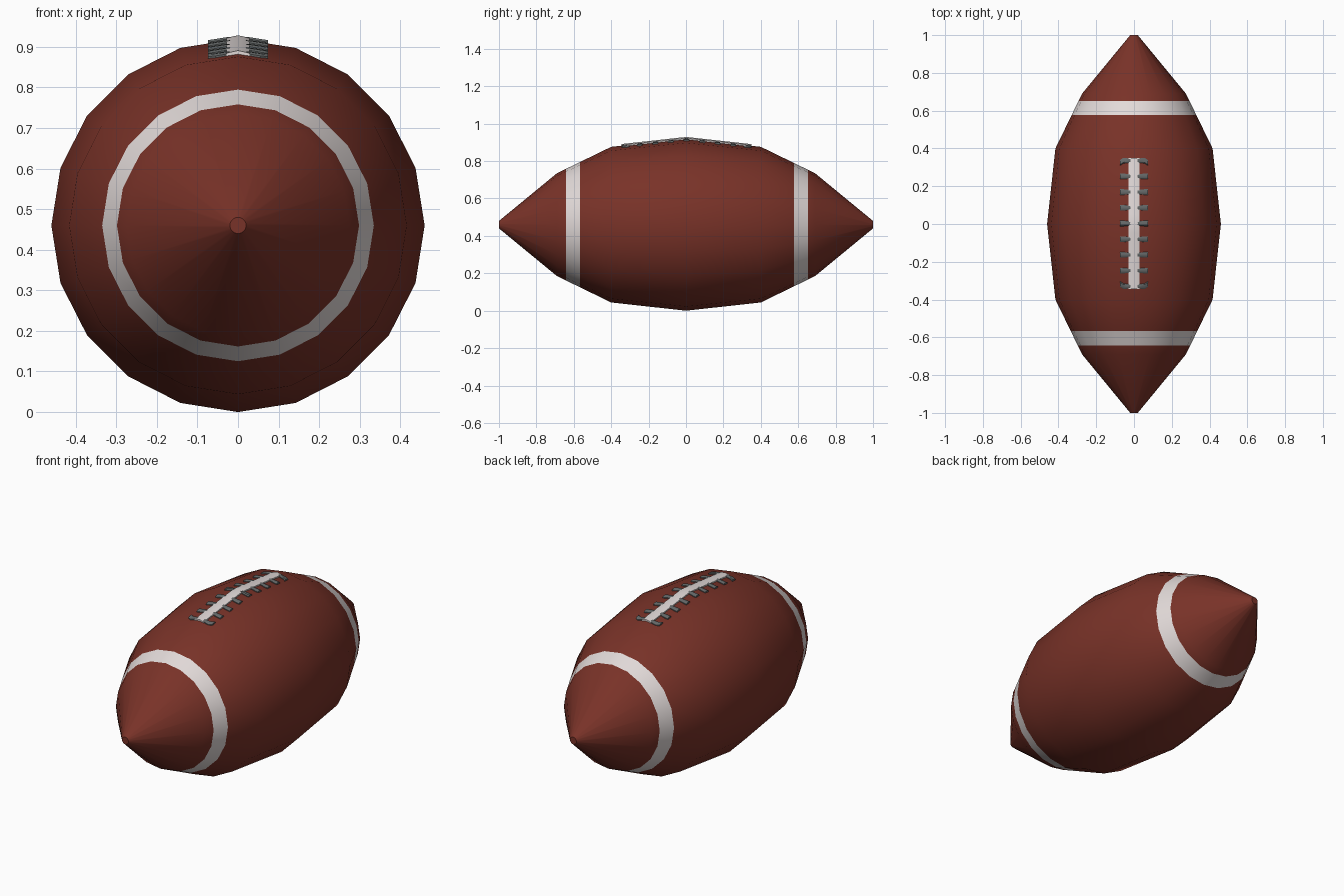
import bpy, bmesh, math

if "Cube" in bpy.data.objects:
    bpy.data.objects.remove(bpy.data.objects["Cube"])

CZ, SIDES = 0.46, 20
HALF = [(0.0, 0.46), (0.4, 0.416), (0.69, 0.275), (1.0, 0.02)]
STRIPES = [(-0.642, -0.567), (0.577, 0.652)]


def material(name, rgb):
    m = bpy.data.materials.new(name)
    m.diffuse_color = (*rgb, 1)
    m.use_nodes = True
    m.node_tree.nodes["Principled BSDF"].inputs["Base Color"].default_value = m.diffuse_color
    return m


brown = material("brown leather", (0.19, 0.032, 0.021))
white = material("off white", (0.76, 0.70, 0.69))
grey = material("lace grey", (0.125, 0.135, 0.135))


def radius(y):
    y = abs(y)
    for (a, ra), (b, rb) in zip(HALF, HALF[1:]):
        if y <= b:
            return ra + (rb - ra) * (y - a) / (b - a)
    return HALF[-1][1]


def top(x, y):
    # height of the faceted skin near the top seam
    return CZ + radius(y) - abs(x) * math.tan(math.pi / SIDES)


def finish(name, bm, mats, angle):
    bmesh.ops.recalc_face_normals(bm, faces=bm.faces)
    me = bpy.data.meshes.new(name)
    bm.to_mesh(me)
    bm.free()
    for m in mats:
        me.materials.append(m)
    ob = bpy.data.objects.new(name, me)
    bpy.context.collection.objects.link(ob)
    bpy.ops.object.select_all(action='DESELECT')
    ob.select_set(True)
    bpy.context.view_layer.objects.active = ob
    bpy.ops.object.shade_smooth_by_angle(angle=math.radians(angle))
    return ob


def loft(bm, rings):
    loops = [[bm.verts.new(p) for p in ring] for ring in rings]
    n = len(loops[0])
    for a, b in zip(loops, loops[1:]):
        for i in range(n):
            j = (i + 1) % n
            bm.faces.new((a[i], a[j], b[j], b[i]))
    bm.faces.new(loops[0])
    bm.faces.new(loops[-1])


# Ball body: rings along y, with extra rings at the stripe edges
ys = sorted({s * y for y, _ in HALF for s in (-1, 1)} | {y for s in STRIPES for y in s})
bm = bmesh.new()
loft(bm, [[(radius(y) * math.sin(2 * math.pi * i / SIDES), y,
            CZ + radius(y) * math.cos(2 * math.pi * i / SIDES))
           for i in range(SIDES)] for y in ys])
for f in bm.faces:
    if any(a < f.calc_center_median().y < b for a, b in STRIPES):
        f.material_index = 1
finish("ball_body", bm, [brown, white], 30)

# Long lace strip following the top seam
bm = bmesh.new()
rings = []
for k in range(15):
    y = -0.345 + 0.695 * k / 14
    rings.append([(x, y, top(x, y) + h) for x, h in
                  ((-0.028, -0.01), (-0.028, 0.007), (0, 0.009), (0.028, 0.007), (0.028, -0.01))])
loft(bm, rings)
finish("lace_strip", bm, [white], 40)

# Cross laces; the end ones hook towards the middle
for k in range(9):
    yc = -0.33 + 0.0832 * k
    hook = {0: 0.012, 8: -0.012}.get(k, 0)
    bm = bmesh.new()
    rings = []
    for x in (-0.074, -0.056, -0.03, 0, 0.03, 0.056, 0.074):
        y = yc + hook * (abs(x) > 0.07)
        w = 0.015 if abs(x) > 0.05 else 0.012
        h = 0.005 if abs(x) < 0.029 else 0.009
        rings.append([(x, y + dy, top(x, y + dy) + dz) for dy, dz in
                      ((-w, -0.01), (-w, h * 0.5), (-w * 0.6, h), (w * 0.6, h), (w, h * 0.5), (w, -0.01))])
    loft(bm, rings)
    finish(f"cross_lace_{k + 1}", bm, [grey], 40)
